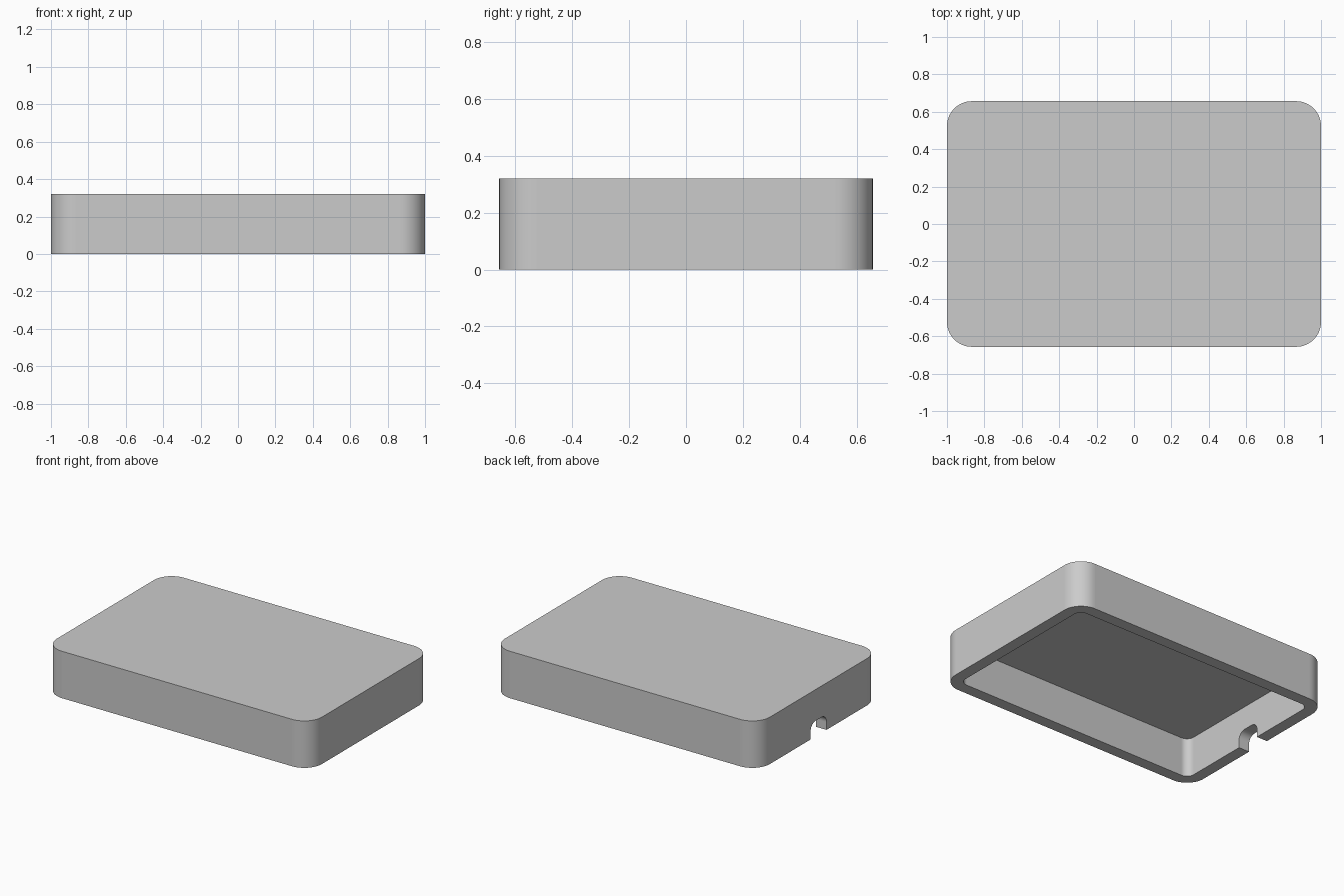
import bpy
import bmesh
from math import sin, cos, pi, radians
from mathutils import Vector

LENGTH, WIDTH, HEIGHT = 2.0, 1.313, 0.32
WALL, CEILING, CORNER = 0.08, 0.267, 0.133
NOTCH_HALF, NOTCH_TOP, NOTCH_CORNER = 0.086, 0.107, 0.053

if "Cube" in bpy.data.objects:
    bpy.data.objects.remove(bpy.data.objects["Cube"])

grey = bpy.data.materials.new("plain grey")
grey.use_nodes = True
colour = (0.6, 0.6, 0.6, 1)
grey.diffuse_color = colour
grey.node_tree.nodes["Principled BSDF"].inputs["Base Color"].default_value = colour


def prism(name, outline, sweep):
    """Extrude a closed outline of points along a vector."""
    bm = bmesh.new()
    face = bm.faces.new([bm.verts.new(p) for p in outline])
    moved = bmesh.ops.extrude_face_region(bm, geom=[face])["geom"]
    verts = [v for v in moved if isinstance(v, bmesh.types.BMVert)]
    bmesh.ops.translate(bm, verts=verts, vec=Vector(sweep))
    bmesh.ops.recalc_face_normals(bm, faces=bm.faces)
    mesh = bpy.data.meshes.new(name)
    bm.to_mesh(mesh)
    bm.free()
    mesh.materials.append(grey)
    obj = bpy.data.objects.new(name, mesh)
    bpy.context.collection.objects.link(obj)
    return obj


def rounded_rectangle(length, width, radius, steps=16):
    """Flat outline centred on the origin."""
    points = []
    for quarter, (sx, sy) in enumerate([(1, 1), (-1, 1), (-1, -1), (1, -1)]):
        for i in range(steps + 1):
            a = (quarter + i / steps) * pi / 2
            points.append((sx * (length / 2 - radius) + radius * cos(a),
                           sy * (width / 2 - radius) + radius * sin(a)))
    return points


def cut(target, cutter):
    cutter.hide_render = True
    mod = target.modifiers.new("cut", "BOOLEAN")
    mod.operation = "DIFFERENCE"
    mod.solver = "EXACT"
    mod.object = cutter
    bpy.context.view_layer.objects.active = target
    bpy.ops.object.modifier_apply(modifier=mod.name)
    bpy.data.objects.remove(cutter)


# Outer case with rounded corners
outer = [(x, y, 0) for x, y in rounded_rectangle(LENGTH, WIDTH, CORNER)]
case = prism("case_cover", outer, (0, 0, HEIGHT))

# Open cavity underneath
inner = [(x, y, -0.1) for x, y in
         rounded_rectangle(LENGTH - 2 * WALL, WIDTH - 2 * WALL, CORNER - WALL)]
cut(case, prism("cavity_cutter", inner, (0, 0, CEILING + 0.1)))

# Round-topped cable notch in the wall at -x, open at the bottom
start = -LENGTH / 2 - 0.05
notch = [(start, y, z) for y, z in
         rounded_rectangle(2 * NOTCH_HALF, 2 * NOTCH_TOP, NOTCH_CORNER)]
cut(case, prism("notch_cutter", notch, (WALL + 0.1, 0, 0)))

# Smooth corners, crisp edges, flat walls
bpy.ops.object.select_all(action="DESELECT")
case.select_set(True)
bpy.context.view_layer.objects.active = case
bpy.ops.object.shade_smooth_by_angle(angle=radians(30))
for face in case.data.polygons:
    if max(abs(c) for c in face.normal) > 0.9999:
        face.use_smooth = False
